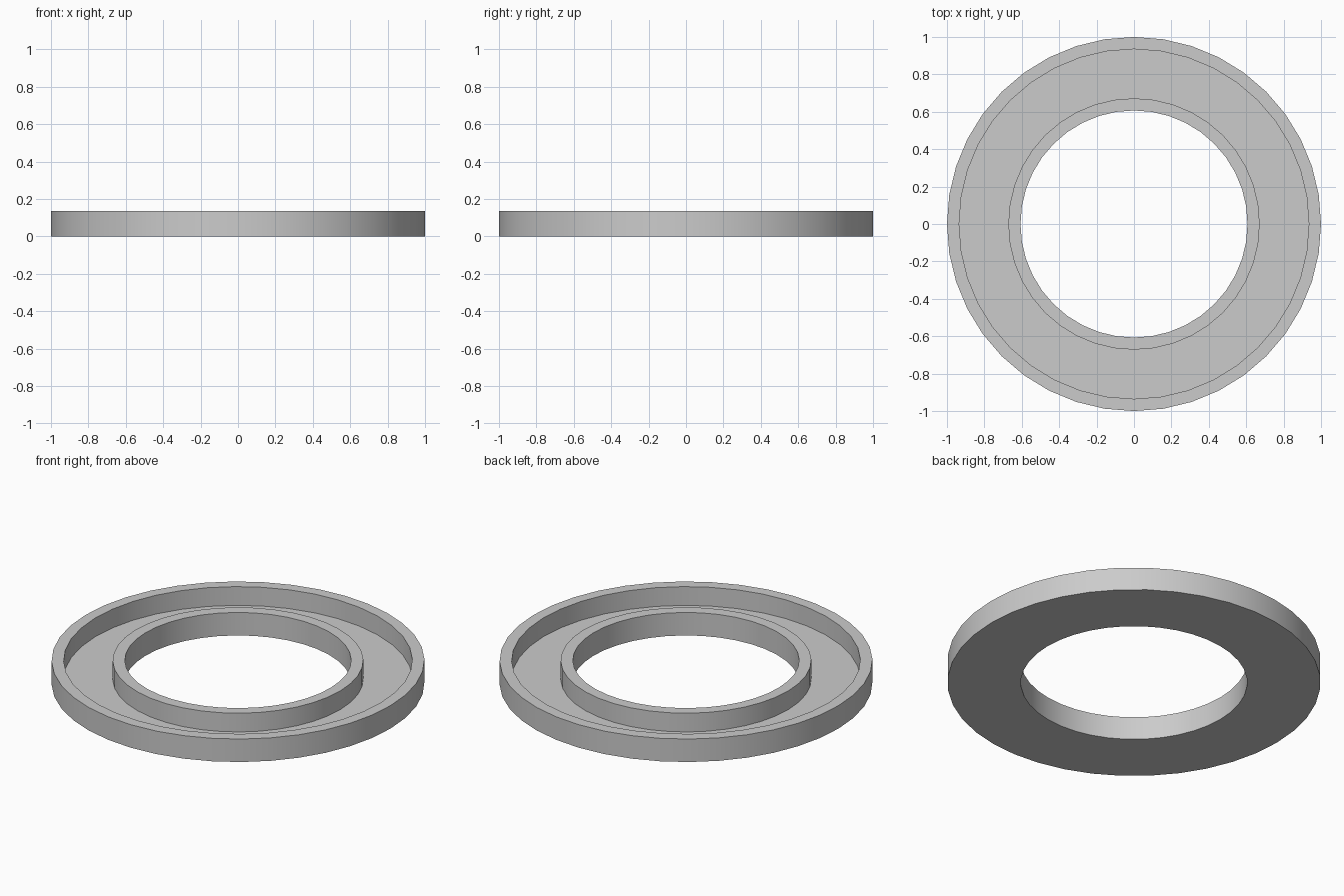
import bpy
import bmesh
import math

cube = bpy.data.objects.get("Cube")
if cube:
    bpy.data.objects.remove(cube, do_unlink=True)

SIDES = 40
HEIGHT = 0.136
FLOOR = 0.025
OUTER, OUTER_LIP, INNER_LIP, HOLE = 1.0, 0.935, 0.672, 0.607

# Plain grey material
grey = bpy.data.materials.new("plain grey")
grey.use_nodes = True
colour = (0.6, 0.6, 0.6, 1)
grey.diffuse_color = colour
grey.node_tree.nodes["Principled BSDF"].inputs["Base Color"].default_value = colour


def lathe(name, profile):
    """Revolve a closed (radius, height) profile around z."""
    bm = bmesh.new()
    rings = []
    for i in range(SIDES):
        a = 2 * math.pi * i / SIDES
        rings.append([bm.verts.new((r * math.cos(a), r * math.sin(a), z)) for r, z in profile])
    for i, ring in enumerate(rings):
        following = rings[(i + 1) % SIDES]
        for j in range(len(profile)):
            k = (j + 1) % len(profile)
            bm.faces.new((ring[j], following[j], following[k], ring[k]))
    bmesh.ops.recalc_face_normals(bm, faces=bm.faces)
    mesh = bpy.data.meshes.new(name)
    bm.to_mesh(mesh)
    bm.free()
    mesh.materials.append(grey)
    obj = bpy.data.objects.new(name, mesh)
    bpy.context.collection.objects.link(obj)
    return obj


# Ring-shaped tray: two raised lips around a shallow channel
tray = lathe("ring_tray", [
    (HOLE, 0), (OUTER, 0), (OUTER, HEIGHT), (OUTER_LIP, HEIGHT),
    (OUTER_LIP, FLOOR), (INNER_LIP, FLOOR), (INNER_LIP, HEIGHT), (HOLE, HEIGHT),
])

# Smooth round walls with sharp rims
bpy.ops.object.select_all(action="DESELECT")
tray.select_set(True)
bpy.context.view_layer.objects.active = tray
bpy.ops.object.shade_smooth_by_angle(angle=math.radians(30))
